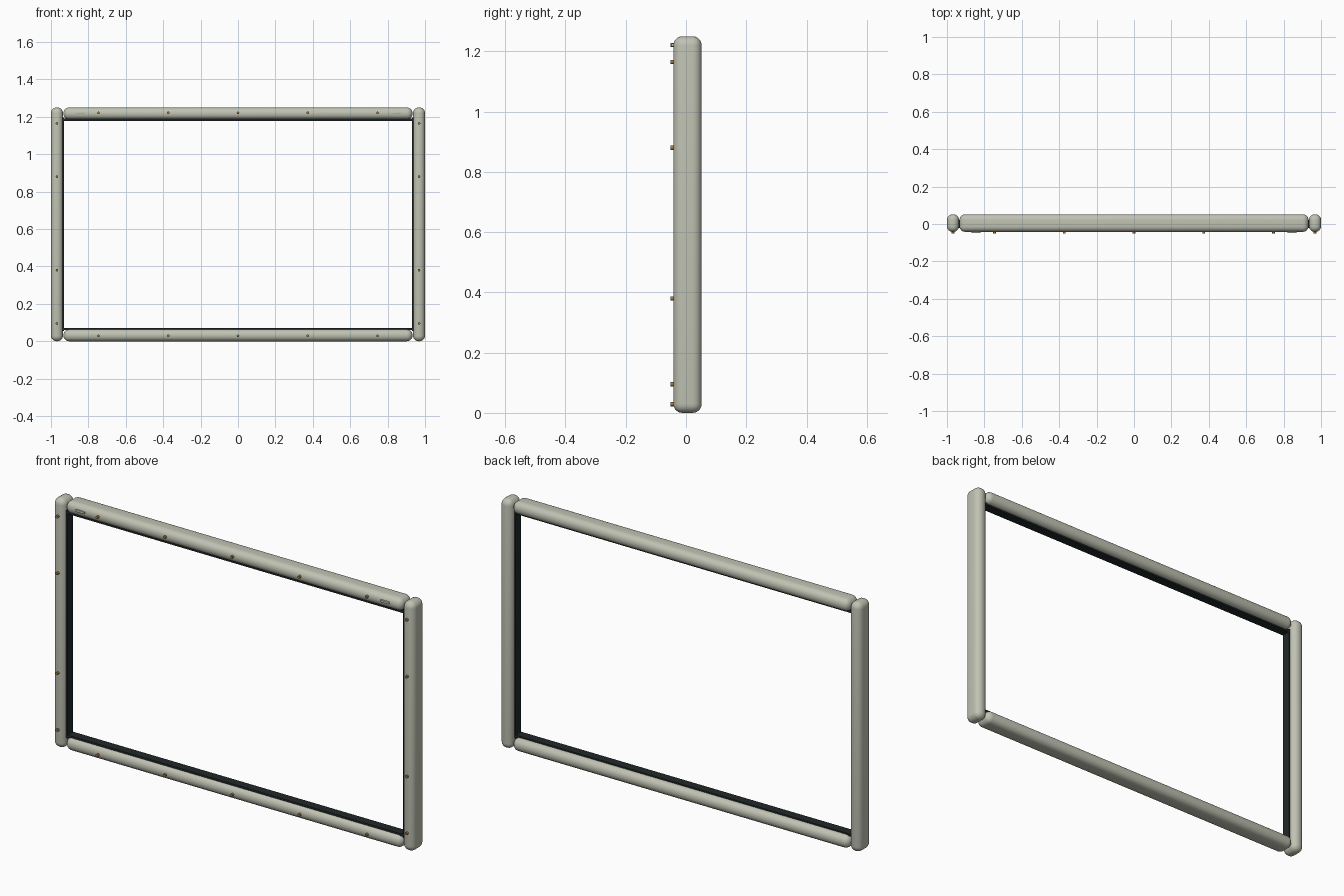
import bpy, math

cube = bpy.data.objects.get("Cube")
if cube:
    bpy.data.objects.remove(cube, do_unlink=True)


def material(name, color):
    m = bpy.data.materials.new(name)
    m.use_nodes = True
    m.diffuse_color = (*color, 1)
    m.node_tree.nodes["Principled BSDF"].inputs["Base Color"].default_value = (*color, 1)
    return m


SAGE = material("sage grey", (0.53, 0.54, 0.45))
BLACK = material("dark seal", (0.015, 0.022, 0.022))
BRASS = material("brass", (0.36, 0.2, 0.05))

H = 1.25               # frame height
T = 0.064              # bar thickness
FRONT, BACK = -0.042, 0.052
MID = (FRONT + BACK) / 2


def box(name, center, size, mat, bevel=0.0, segments=6):
    bpy.ops.mesh.primitive_cube_add(size=1, location=center)
    ob = bpy.context.object
    ob.name = name
    ob.scale = size
    bpy.ops.object.transform_apply(location=False, rotation=False, scale=True)
    ob.data.materials.append(mat)
    if bevel:
        mod = ob.modifiers.new("Round", "BEVEL")
        mod.width = bevel
        mod.segments = segments
        mod.limit_method = 'ANGLE'
        bpy.ops.object.modifier_apply(modifier=mod.name)
        bpy.ops.object.shade_smooth_by_angle(angle=math.radians(35))
    return ob


def stud(name, x, z):
    bpy.ops.mesh.primitive_cylinder_add(
        vertices=12, radius=0.007, depth=0.016,
        location=(x, FRONT - 0.002, z), rotation=(math.pi / 2, 0, 0))
    ob = bpy.context.object
    ob.name = name
    ob.data.materials.append(BRASS)
    bpy.ops.object.shade_smooth_by_angle(angle=math.radians(35))


rail_len = 2 * (1 - T) - 0.006
depth = BACK - FRONT

# Side posts, with seals on their inner faces and studs on the front
for side, s in (("left", 1), ("right", -1)):
    x = s * (1 - T / 2)
    box(side + "_post", (x, MID, H / 2), (T, depth, H), SAGE, 0.03)
    box(side + "_seal", (s * (1 - T - 0.001), 0, H / 2),
        (0.012, 0.044, H - 2 * T + 0.02), BLACK)
    for i, z in enumerate((0.095, 0.38, 0.88, 1.165)):
        stud(f"{side}_post_stud_{i + 1}", x, z)

# Top and bottom rails, with seals and studs
for level, s in (("bottom", -1), ("top", 1)):
    z = H / 2 + s * (H / 2 - T / 2)
    box(level + "_rail", (0, MID, z), (rail_len, depth, T), SAGE, 0.03)
    box(level + "_seal", (0, 0, H / 2 + s * (H / 2 - T - 0.001)),
        (rail_len, 0.044, 0.012), BLACK)
    for i in range(5):
        stud(f"{level}_rail_stud_{i + 1}", (i - 2) * 0.373, z + s * 0.003)

# Thin rounded tabs near the ends of the top rail
for side, s in (("left", 1), ("right", -1)):
    box(side + "_tab", (s * 0.845, FRONT - 0.002, H - T / 2 + 0.003),
        (0.05, 0.009, 0.011), SAGE, 0.002, 2)
